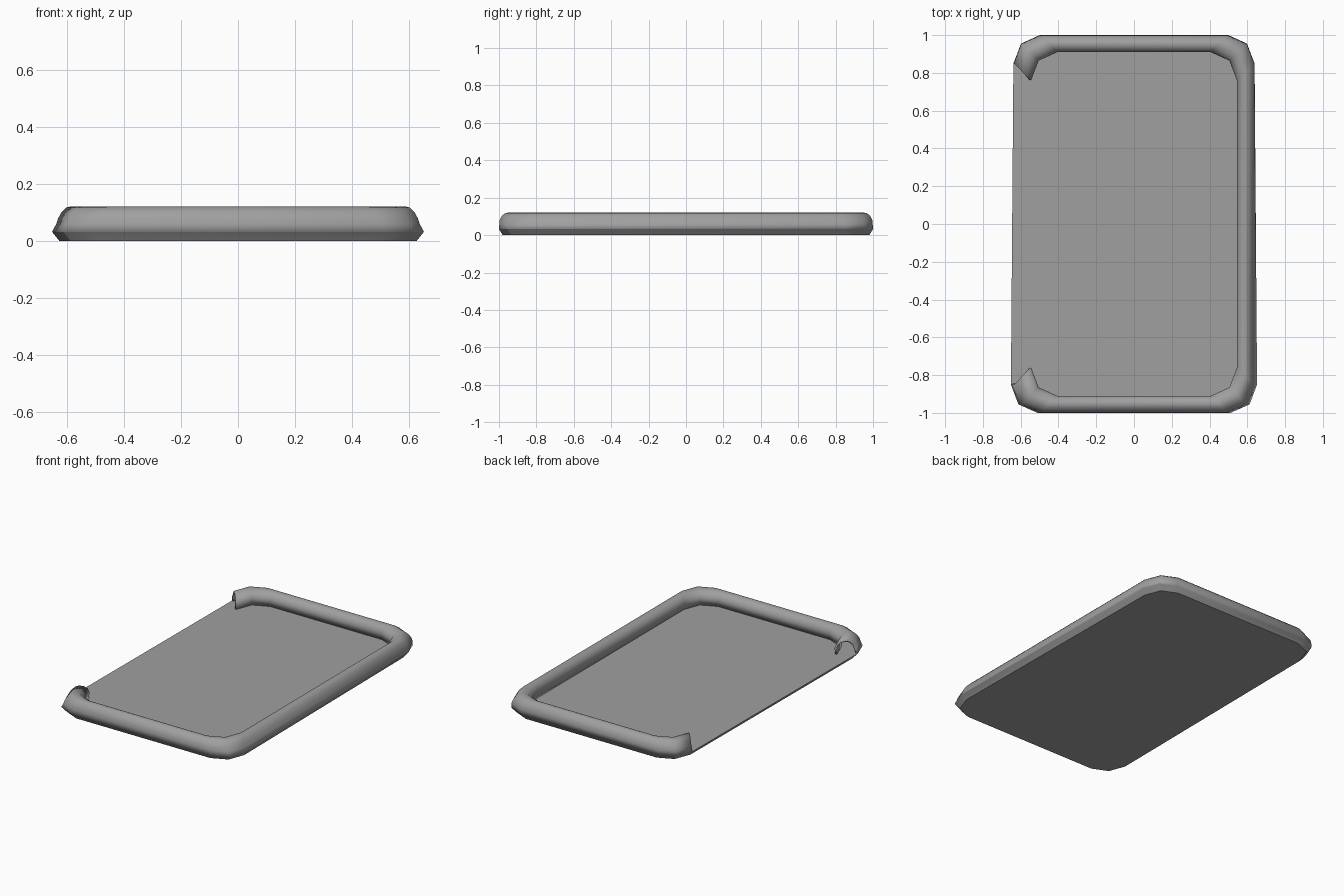
import bpy
import bmesh
import math

cube = bpy.data.objects.get("Cube")
if cube:
    bpy.data.objects.remove(cube, do_unlink=True)

grey = bpy.data.materials.new("plain grey")
grey.use_nodes = True
colour = (0.35, 0.35, 0.35, 1)
grey.diffuse_color = colour
grey.node_tree.nodes["Principled BSDF"].inputs["Base Color"].default_value = colour


def outline(hx, hy, z, taper=0.0):
    """Rounded rectangle, counter-clockwise, whose closing edge is the open side."""
    corner = [(hx, hy - 0.15), (hx - 0.04, hy - 0.045), (hx - 0.14, hy)]
    points = [(-x, -y) for x, y in corner]
    points += [(x, -y) for x, y in reversed(corner)]
    points += corner
    points += [(-x, y) for x, y in reversed(corner)]
    return [(x * (1 - taper * y), y, z) for x, y in points]


def loft(name, rings, closed, angle):
    """Skin the rings; a closed loft also gets a bottom and a top face."""
    bm = bmesh.new()
    loops = [[bm.verts.new(p) for p in ring] for ring in rings]
    count = len(loops[0])
    for low, high in zip(loops, loops[1:]):
        for i in range(count if closed else count - 1):
            j = (i + 1) % count
            bm.faces.new((low[i], low[j], high[j], high[i]))
    if closed:
        bm.faces.new(reversed(loops[0]))
        bm.faces.new(loops[-1])
    mesh = bpy.data.meshes.new(name)
    bm.to_mesh(mesh)
    bm.free()
    mesh.materials.append(grey)
    obj = bpy.data.objects.new(name, mesh)
    bpy.context.collection.objects.link(obj)
    bpy.ops.object.select_all(action="DESELECT")
    obj.select_set(True)
    bpy.context.view_layer.objects.active = obj
    bpy.ops.object.shade_smooth_by_angle(angle=math.radians(angle))
    return obj


# Flat base with a bevelled underside
loft("tray_base", [outline(0.62, 0.98, 0, 0.012),
                   outline(0.645, 1.0, 0.032, 0.012)], True, 25)

# Raised rim on three sides, ending in open mouths at the two corners
profile = [(0.637, 0.998, 0.06), (0.63, 0.997, 0.08), (0.618, 0.985, 0.102),
           (0.603, 0.968, 0.117), (0.59, 0.953, 0.12), (0.57, 0.935, 0.115),
           (0.553, 0.918, 0.098), (0.545, 0.91, 0.075), (0.547, 0.911, 0.03)]
rings = [outline(0.645, 1.0, 0.032, 0.012)] + [outline(*p) for p in profile]
rim = loft("tray_rim", rings, False, 55)
shell = rim.modifiers.new("wall thickness", "SOLIDIFY")
shell.thickness = 0.012
shell.offset = -1
